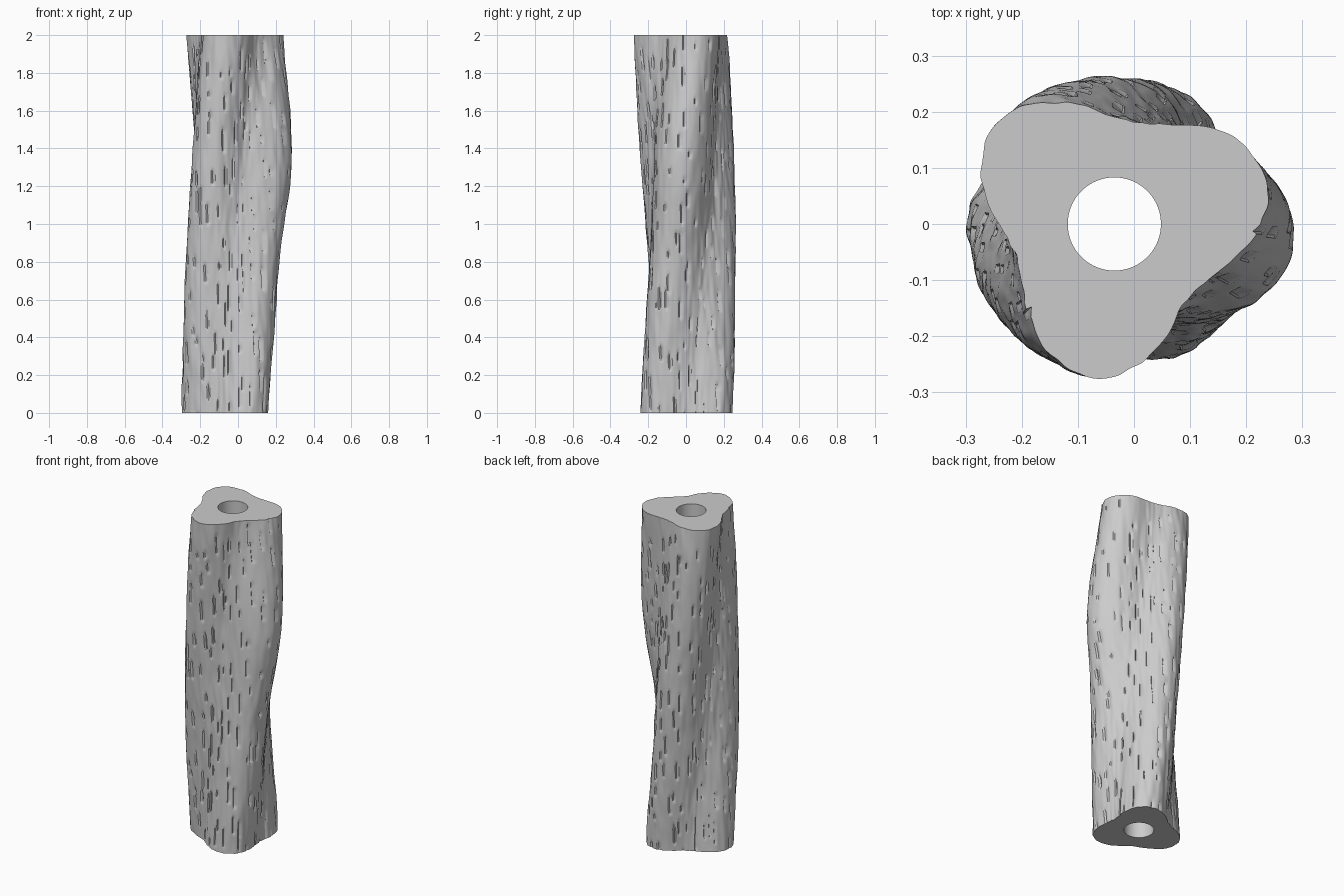
import bpy
import bmesh
import random
from math import sin, cos, pi, radians, exp
from mathutils import Vector, noise

old = bpy.data.objects.get("Cube")
if old:
    bpy.data.objects.remove(old, do_unlink=True)

random.seed(7)
SEGMENTS, ROWS, HEIGHT = 360, 200, 2.0
CENTRE_X, BORE = -0.035, 0.083

grey = bpy.data.materials.new("plain grey")
grey.use_nodes = True
grey.diffuse_color = (0.6, 0.6, 0.6, 1)
grey.node_tree.nodes["Principled BSDF"].inputs["Base Color"].default_value = (0.6, 0.6, 0.6, 1)


def trunk_radius(angle, z):
    """Three rounded lobes that twist upwards, deepest near the top."""
    rise = z / HEIGHT
    turn = radians(-60 + 40 * z)
    mean = 0.222 + 0.008 * rise
    lobe = 0.04 + 0.006 * rise - 0.005 * sin(pi * rise)
    r = mean + lobe * cos(3 * (angle - turn))
    # one lobe bulges out on the left side
    facing = max(0, cos(angle + radians(6)))
    r += 0.056 * facing ** 4 * exp(-((z - 1.38) / 0.42) ** 2)
    # gentle unevenness, stretched along the grain
    p = Vector((cos(angle), sin(angle), z * 0.8))
    r += 0.005 * noise.noise(p * 3) + 0.004 * noise.noise(p * 9)
    return r


def bark_slits():
    """Depth of the short upright bark slits at each grid point."""
    depth = [[0.0] * SEGMENTS for _ in range(ROWS + 1)]
    columns, layers = 22, 13
    for layer in range(layers):
        for column in range(columns):
            u = (column + 0.5 * (layer % 2) + random.uniform(-0.4, 0.4)) / columns
            v = (layer + random.uniform(-0.4, 0.6)) / layers
            start, row = int(u * SEGMENTS), int(v * ROWS)
            width, length = random.randint(3, 5), random.randint(5, 14)
            deep = random.uniform(0.006, 0.011)
            for j in range(max(0, row), min(ROWS + 1, row + length)):
                # ends run out gradually
                ends = min(1, (j - row + 1) / 2, (row + length - j) / 3)
                for k in range(width):
                    # steep on one side, sloping out on the other
                    i = (start + k) % SEGMENTS
                    depth[j][i] = max(depth[j][i], deep * ends * (1 - k / width))
    return depth


# Twisted trunk with a straight bore through it
slits = bark_slits()
bm = bmesh.new()


def ring(z, radius_at):
    verts = []
    for i in range(SEGMENTS):
        a = 2 * pi * i / SEGMENTS
        r = radius_at(i, a)
        verts.append(bm.verts.new((CENTRE_X + r * cos(a), r * sin(a), z)))
    return verts


def bridge(lower, upper):
    for i in range(SEGMENTS):
        n = (i + 1) % SEGMENTS
        bm.faces.new((lower[i], lower[n], upper[n], upper[i]))


outer = []
for j in range(ROWS + 1):
    z = HEIGHT * j / ROWS
    outer.append(ring(z, lambda i, a: trunk_radius(a, z) - slits[j][i]))
bore_bottom = ring(0, lambda i, a: BORE)
bore_top = ring(HEIGHT, lambda i, a: BORE)

# bark, top cap, bore wall and bottom cap form one closed loop
loops = [bore_bottom] + outer + [bore_top, bore_bottom]
for lower, upper in zip(loops, loops[1:]):
    bridge(lower, upper)
bmesh.ops.recalc_face_normals(bm, faces=bm.faces)

mesh = bpy.data.meshes.new("trunk")
bm.to_mesh(mesh)
bm.free()
mesh.materials.append(grey)
trunk = bpy.data.objects.new("trunk", mesh)
bpy.context.collection.objects.link(trunk)

bpy.ops.object.select_all(action="DESELECT")
trunk.select_set(True)
bpy.context.view_layer.objects.active = trunk
bpy.ops.object.shade_smooth_by_angle(angle=radians(35))
